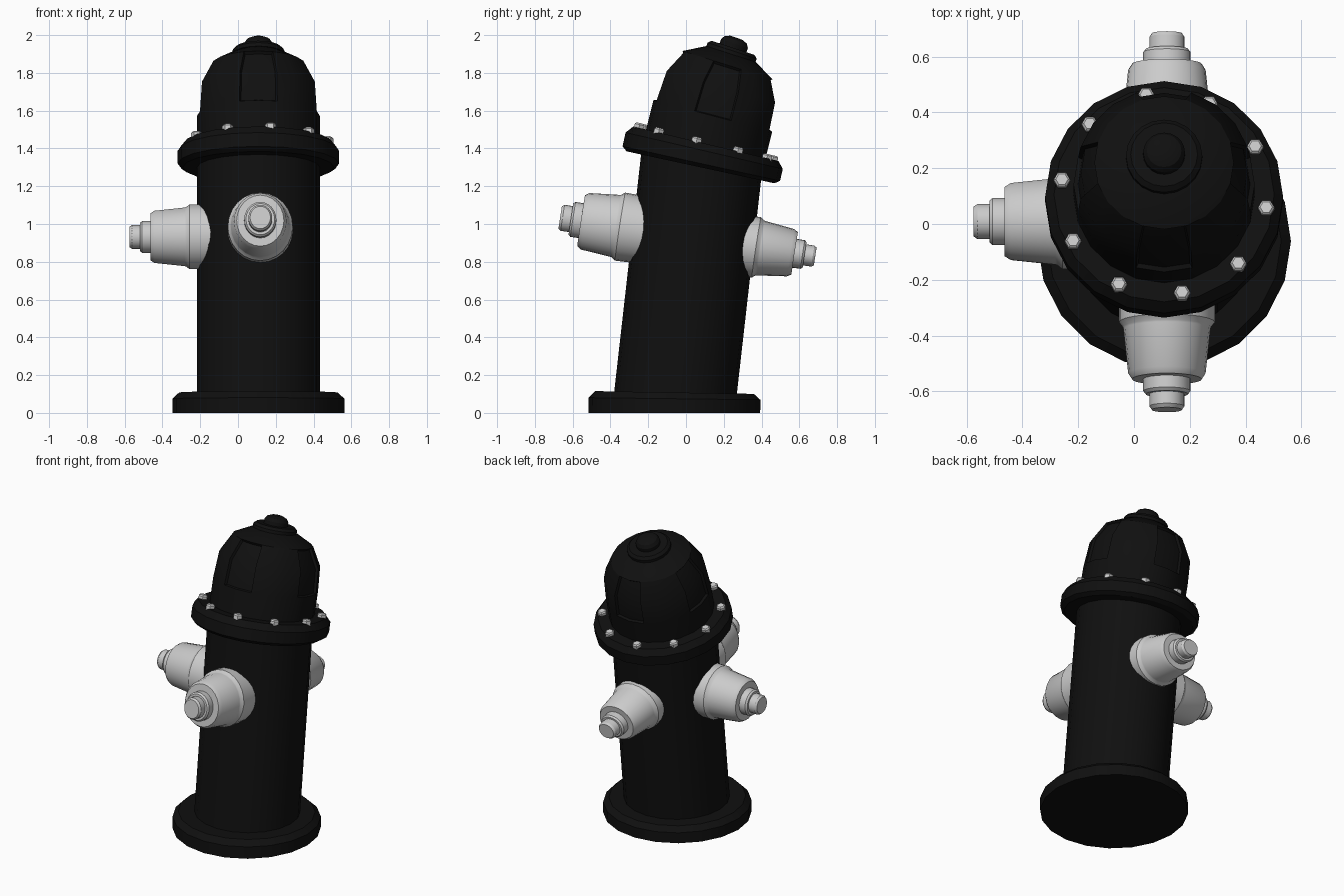
import bpy, bmesh
from math import sin, cos, pi, radians, atan2
from mathutils import Matrix

cube = bpy.data.objects.get("Cube")
if cube:
    bpy.data.objects.remove(cube, do_unlink=True)

CENTRE_X, CENTRE_Y = 0.108, -0.062
BEND = 0.1623          # radians of backward lean per unit of height
SIDES = 20


def make_material(name, value, roughness):
    mat = bpy.data.materials.new(name)
    mat.use_nodes = True
    colour = (value, value, value, 1)
    mat.diffuse_color = colour
    node = mat.node_tree.nodes["Principled BSDF"]
    node.inputs["Base Color"].default_value = colour
    node.inputs["Roughness"].default_value = roughness
    return mat


black = make_material("black_paint", 0.005, 0.6)
silver = make_material("light_grey", 0.6, 0.5)


def lathe(profile, sides=SIDES):
    """Closed surface of revolution from (radius, height) points."""
    bm = bmesh.new()
    rings = [[bm.verts.new((r * cos(2 * pi * i / sides), r * sin(2 * pi * i / sides), z))
              for i in range(sides)] for r, z in profile]
    for low, high in zip(rings, rings[1:]):
        for i in range(sides):
            j = (i + 1) % sides
            bm.faces.new((low[i], low[j], high[j], high[i]))
    bm.faces.new(rings[0][::-1])
    bm.faces.new(rings[-1])
    return bm


def finish(name, bm, mat):
    """Bend the upright part along the leaning axis and make the object."""
    for v in bm.verts:
        x, y, s = v.co
        a = BEND * s
        v.co = (CENTRE_X + x,
                CENTRE_Y + (1 - cos(a)) / BEND + y * cos(a),
                sin(a) / BEND - y * sin(a))
    bm.normal_update()
    mesh = bpy.data.meshes.new(name)
    bm.to_mesh(mesh)
    bm.free()
    mesh.materials.append(mat)
    obj = bpy.data.objects.new(name, mesh)
    bpy.context.collection.objects.link(obj)
    bpy.ops.object.select_all(action='DESELECT')
    obj.select_set(True)
    bpy.context.view_layer.objects.active = obj
    bpy.ops.object.shade_smooth_by_angle(angle=radians(30))
    return obj


# Foot, barrel and flange
finish("base_plate", lathe([(0.455, 0), (0.455, 0.075), (0.42, 0.108), (0.3, 0.108)]), black)
finish("barrel", lathe([(0.325, 0.05), (0.325, 1.34)]), black)
finish("flange", lathe([(0.4, 1.31), (0.427, 1.33), (0.427, 1.40),
                        (0.395, 1.438), (0.3, 1.438)]), black)

# Domed cap with four recessed panels
dome = lathe([(0.325, 1.42), (0.325, 1.59), (0.314, 1.75),
              (0.25, 1.87), (0.13, 1.935)])
panels = []
for f in dome.faces:
    c = f.calc_center_median()
    off_axis = (atan2(c.y, c.x) + pi / 4) % (pi / 2) - pi / 4
    if 1.6 < c.z < 1.88 and len(f.verts) == 4 and abs(off_axis) < radians(18):
        panels.append(f)
dome.normal_update()
bmesh.ops.inset_region(dome, faces=panels, thickness=0.006, depth=-0.016,
                       use_even_offset=True)
finish("domed_cap", dome, black)

# Knob on top
finish("top_collar", lathe([(0.137, 1.91), (0.137, 1.95), (0.12, 1.966), (0.05, 1.966)]), black)
finish("top_knob", lathe([(0.075, 1.95), (0.075, 1.99), (0.062, 2.01), (0.035, 2.022)]), black)

# Three hose outlets, pointing front, right and back
outlet = [(0.172, 0.2), (0.172, 0.365), (0.158, 0.383), (0.156, 0.39),
          (0.139, 0.55), (0.125, 0.572), (0.085, 0.572), (0.085, 0.615),
          (0.076, 0.626), (0.063, 0.626), (0.063, 0.67), (0.054, 0.683)]
for name, turn, shift in (("front_outlet", 0, 0.01),
                          ("right_outlet", -90, 0),
                          ("back_outlet", 180, 0.01)):
    bm = lathe(outlet, 24)
    place = (Matrix.Translation((shift, 0, 0.935))
             @ Matrix.Rotation(radians(turn), 4, 'Z')
             @ Matrix.Rotation(radians(90), 4, 'X'))
    bmesh.ops.transform(bm, matrix=place, verts=bm.verts)
    finish(name, bm, silver)

# Ring of hexagonal bolts on the flange
for n in range(10):
    a = radians(36 * n - 8)
    bm = lathe([(0.03, 1.42), (0.03, 1.454), (0.022, 1.462)], 6)
    bmesh.ops.translate(bm, vec=(0.37 * cos(a), 0.37 * sin(a), 0), verts=bm.verts)
    finish(f"flange_bolt_{n + 1}", bm, silver)
